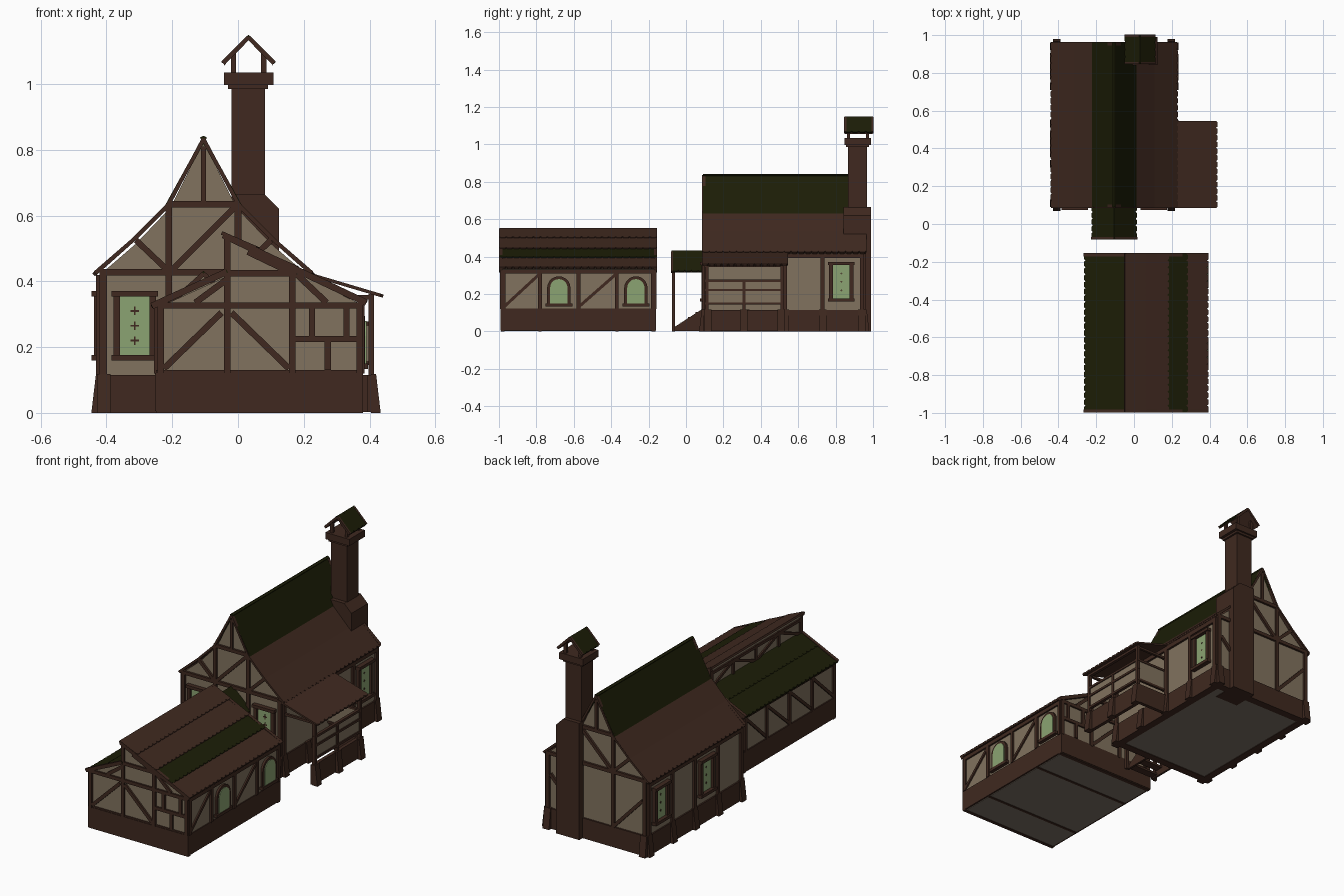
import bpy, bmesh, math
from mathutils import Vector as V

if "Cube" in bpy.data.objects:
    bpy.data.objects.remove(bpy.data.objects["Cube"])

X, Y, Z = V((1, 0, 0)), V((0, 1, 0)), V((0, 0, 1))


def material(name, r, g, b):
    m = bpy.data.materials.new(name)
    m.use_nodes = True
    m.diffuse_color = (r, g, b, 1)
    m.node_tree.nodes["Principled BSDF"].inputs["Base Color"].default_value = (r, g, b, 1)
    return m


PLASTER = material("plaster", .22, .17, .112)
TIMBER = material("dark timber", .05, .022, .014)
TILE = material("brown roof", .05, .022, .014)
MOSS = material("moss green roof", .0115, .0125, .002)
GLASS = material("green glass", .26, .37, .17)
FLOOR = material("grey floor", .2, .165, .128)


def part(name, mat, solids):
    """One object made of extruded outlines: (points, offset) pairs."""
    bm = bmesh.new()
    for pts, off in solids:
        face = bm.faces.new([bm.verts.new(p) for p in pts])
        ext = bmesh.ops.extrude_face_region(bm, geom=[face], use_keep_orig=True)
        bmesh.ops.translate(bm, vec=off, verts=[g for g in ext["geom"] if isinstance(g, bmesh.types.BMVert)])
    bmesh.ops.recalc_face_normals(bm, faces=bm.faces)
    me = bpy.data.meshes.new(name)
    bm.to_mesh(me)
    bm.free()
    me.materials.append(mat)
    ob = bpy.data.objects.new(name, me)
    bpy.context.collection.objects.link(ob)


def box(x0, x1, y0, y1, z0, z1):
    return [V((x0, y0, z0)), V((x1, y0, z0)), V((x1, y1, z0)), V((x0, y1, z0))], Z * (z1 - z0)


def prism(profile, y0, y1):
    return [V((x, y0, z)) for x, z in profile], Y * (y1 - y0)


def beam(p, q, n, w=.022, d=.012):
    p, q = V(p), V(q)
    s = n.cross(q - p).normalized() * w / 2
    back = n * .004
    return [p - s - back, p + s - back, q + s - back, q - s - back], n * (d + .004)


def slab(hi, lo, y0, y1, thick=.012, tooth=.009, step=.036):
    """Sloping roof sheet with a scalloped lower edge."""
    a, b = V((hi[0], 0, hi[1])), V((lo[0], 0, lo[1]))
    d = (b - a).normalized()
    n = d.cross(Y)
    n = n if n.z > 0 else -n
    count = round((y1 - y0) / step)
    pts = [a + Y * y1, a + Y * y0]
    for i in range(count):
        for f, cut in ((0, 1), (.2, 0), (.8, 0), (1, 1)):
            if f == 0 and i:
                continue
            pts.append(b - d * tooth * cut + Y * (y0 + (y1 - y0) * (i + f) / count))
    return pts, -n * thick


def lining(cx, cz, run, drop, y0, y1):
    """Board sheets lying under a small two-sided roof."""
    return [([V((cx, y0, cz)), V((cx, y1, cz)), V((cx + k * run, y1, cz - drop)), V((cx + k * run, y0, cz - drop))],
             -Z * .006) for k in (-1, 1)]


def buttress(p, n):
    s = Z.cross(n) * .02
    p = V(p)
    return [p - s + n * o + Z * z for o, z in ((-.01, 0), (.02, 0), (.006, .118), (-.01, .118))], s * 2


def window(name, c, n, cross, w=.098, h=.195):
    c, s = V(c), Z.cross(n)
    up, side = Z * h / 2, s * w / 2
    part(name + "_glass", GLASS, [beam(c - up, c + up, n, w, .005)])
    bars = [beam(c + side * k * 1.12 - up, c + side * k * 1.12 + up, n, .02, .018) for k in (-1, 1)]
    bars += [beam(c + up * k - s * .07, c + up * k + s * .07, n, .017, .026) for k in (-1, 1)]
    for dz in (-.045, 0, .045):
        m, t = c + Z * dz, cross * .45
        bars += [beam(m - s * cross, m + s * cross, n, t, .007), beam(m - Z * cross, m + Z * cross, n, t, .007)]
    part(name + "_frame", TIMBER, bars)


def arch(c, n, w, h, d):
    s, r = Z.cross(n), w / 2
    pts = [c - s * r, c + s * r]
    pts += [c + s * r * math.cos(math.pi * i / 10) + Z * (h - r + r * math.sin(math.pi * i / 10)) for i in range(11)]
    return pts, n * d


# ---- Main house: walls, plinth, floor ----
CX = -.105
gable = [(CX - .315, .1), (CX + .315, .1), (CX + .315, .42), (CX + .205, .515), (CX + .1, .625),
         (CX, .825), (CX - .1, .625), (CX - .205, .515), (CX - .315, .42)]
part("house_walls", PLASTER, [prism(gable, .1, .95)])
part("house_plinth", TIMBER, [box(-.428, .218, .09, .96, .006, .115), box(-.428, -.385, .09, .96, 0, .02),
                              box(.175, .218, .09, .96, 0, .02), box(-.42, .21, .09, .135, 0, .02),
                              box(-.42, .21, .915, .96, 0, .02)])
part("house_floor", FLOOR, [box(-.386, .176, .134, .916, .003, .008)])
posts_y = (.11, .32, .53, .73, .94)
feet = [buttress((x, y, 0), n) for y, n in ((.09, -Y), (.96, Y)) for x in (-.408, .198)]
feet += [buttress((x, y, 0), n) for x, n in ((-.426, -X), (.216, X)) for y in posts_y]
part("house_buttresses", TIMBER, feet)

# ---- Main house: timber framing ----
frame = []
for y, n in ((.1, -Y), (.95, Y)):
    def bar(x0, z0, x1, z1, w=.02, d=.012):
        frame.append(beam((CX + x0, y, z0), (CX + x1, y, z1), n, w, d))
    bar(-.315, .428, .315, .428)
    bar(-.11, .635, .11, .635)
    bar(0, .635, 0, .81, .016)
    bar(-.1, .43, .1, .63, .018)
    for k in (-1, 1):
        bar(k * .305, .11, k * .305, .43, .022)
        bar(k * .105, .11, k * .105, .63)
        bar(k * .205, .525, k * .105, .43, .018)
        if y > .5:
            bar(k * .29, .31, k * .11, .12, .018)
        # rake boards
        bar(0, .834, k * .108, .63, .011, .014)
        bar(k * .106, .634, k * .21, .53, .011, .014)
        bar(k * .21, .53, k * .33, .426, .011, .014)
for x, n, ys in ((-.42, -X, posts_y), (.21, X, (.11, .53, .73, .94))):
    frame += [beam((x, y, .11), (x, y, .42), n) for y in ys]
    frame.append(beam((x, .1, .405), (x, .95, .405), n, .025))
part("house_timber_frame", TIMBER, frame)

# ---- Main house: roof ----
for side, k in (("right", -1), ("left", 1)):
    part("house_lower_roof_" + side, TILE, [
        slab((CX + k * .1, .648), (CX + k * .215, .533), .088, .962, tooth=.002),
        slab((CX + k * .205, .542), (CX + k * .338, .424), .088, .962)])
    part("house_upper_roof_" + side, MOSS, [slab((CX, .843), (CX + k * .122, .622), .09, .96)])

# ---- Windows and door ----
for name, c, n, cross in (("front_window_right", (-.314, .1, .265), -Y, .013),
                          ("front_window_left", (.104, .1, .265), -Y, .013),
                          ("left_window", (.21, .83, .265), X, .006),
                          ("right_window_back", (-.42, .835, .265), -X, .006),
                          ("right_window_front", (-.42, .425, .265), -X, .006)):
    window(name, c, n, cross)
part("front_door", TILE, [beam((CX, .1, .115), (CX, .1, .32), -Y, .13, .006)])
part("door_frame", TIMBER, [beam((CX + k * .07, .1, .115), (CX + k * .07, .1, .34), -Y, .02, .018) for k in (-1, 1)]
     + [beam((CX - .08, .1, .33), (CX + .08, .1, .33), -Y, .02, .018)])

# ---- Entrance canopy and steps ----
part("canopy_roof", MOSS, [slab((CX, .432), (CX + k * .12, .322), -.078, .1, .008) for k in (-1, 1)])
canopy = [beam((CX, -.074, .423), (CX + k * .118, -.074, .317), -Y, .014, .007) for k in (-1, 1)]
canopy += lining(CX, .422, .11, .1, -.077, .1)
for k in (-1, 1):
    x = CX + k * .1
    canopy += [box(x - .008, x + .008, -.075, -.059, 0, .33), box(x - .007, x + .007, -.075, .1, .315, .33)]
canopy.append(box(CX - .1, CX + .1, -.073, -.06, .318, .332))
part("canopy_frame", TIMBER, canopy)
steps = [([V((CX + k * .085 - .006, y, z)) for y, z in ((-.075, .003), (-.075, .015), (.09, .122), (.09, .003))],
          X * .012) for k in (-1, 1)]
steps += [box(CX - .085, CX + .085, -.07 + i * .04, -.025 + i * .04, .01 + i * .027, .022 + i * .027) for i in range(4)]
part("entrance_steps", TIMBER, steps)

# ---- Side porch: open at the front end, hollow below ----
part("porch_base", TIMBER, [box(.392, .412, .095, .53, .003, .115), box(.2, .41, .51, .53, .003, .115)]
     + [buttress((.414, y, 0), X) for y in (.115, .31, .51)])
part("porch_roof", TILE, [slab((.19, .435), (.443, .36), .085, .545, .01)])
part("porch_panels", PLASTER, [box(.402, .408, .11, .52, .15, .27), box(.21, .405, .512, .518, .15, .27)])
porch = [box(.397, .414, y - .009, y + .009, .1, .362) for y in (.11, .515)]
porch += [box(.397, .414, .1, .525, z, z + .013) for z in (.143, .215, .265, .345)]
porch += [box(.21, .405, .508, .522, z, z + .013) for z in (.145, .265, .345)]
porch += [box(.21, .405, .103, .117, .345, .358), box(.398, .413, .302, .318, .11, .275)]
part("porch_frame", TIMBER, porch)

# ---- Chimney ----
part("chimney", TIMBER, [
    prism([(-.02, 0), (.125, 0), (.125, .62), (.08, .665), (-.02, .665)], .842, .99),
    box(-.02, .082, .865, .968, .6, 1.0), box(-.03, .092, .856, .978, .985, .998),
    box(-.042, .108, .848, .988, .997, 1.035)])
hood = [box(x - .008, x + .008, y - .008, y + .008, 1.03, 1.095) for x in (-.014, .078) for y in (.87, .97)]
for y, n in ((.853, -Y), (.995, Y)):
    hood += [beam((.032, y, 1.142), (.032 + k * .078, y, 1.064), n, .013, .007) for k in (-1, 1)]
hood += lining(.032, 1.139, .074, .076, .85, .998)
part("chimney_hood_frame", TIMBER, hood)
part("chimney_hood_roof", MOSS, [slab((.032, 1.15), (.032 + k * .082, 1.067), .847, 1, .008, .006) for k in (-1, 1)])

# ---- Barn: walls, plinth, floor ----
barn = [(-.245, .1), (.375, .1), (.375, .33), (-.035, .53), (-.035, .415), (-.245, .32)]
part("barn_walls", PLASTER, [prism(barn, -.985, -.168)])
part("barn_plinth", TIMBER, [box(-.252, .38, -.993, -.16, .005, .122), box(-.25, .38, -.99, -.97, 0, .13),
                             box(-.25, .38, -.185, -.163, 0, .13)])
part("barn_floor", FLOOR, [box(-.24, .37, -.97, -.185, .002, .008)])
part("barn_floor_joists", TIMBER, [box(-.245, .375, y - .008, y + .008, 0, .01) for y in (-.78, -.37)])

# ---- Barn: timber framing ----
frame = []
for y, n in ((-.985, -Y), (-.168, Y)):
    for x0, z0, x1, z1 in ((-.235, .12, -.235, .33), (-.033, .12, -.033, .53), (.165, .12, .165, .43),
                           (.37, .12, .37, .33), (-.245, .327, .375, .327), (-.035, .425, .18, .425),
                           (-.05, .305, -.225, .135), (-.02, .305, .155, .135), (.17, .225, .37, .225),
                           (.225, .225, .225, .32), (.33, .225, .33, .32), (.273, .13, .273, .225),
                           (-.035, .405, -.13, .335), (.03, .49, .155, .43), (.18, .42, .27, .335)):
        frame.append(beam((x0, y, z0), (x1, y, z1), n, .019, .01))
    # barge boards covering the roof ends
    for x0, z0, x1, z1 in ((-.045, .541, .39, .335), (-.035, .429, -.262, .325)):
        frame.append(beam((x0, y, z0), (x1, y, z1), n, .02, .014))
bays = (-.975, -.78, -.575, -.37, -.178)
for x, n in ((-.245, -X), (.375, X)):
    frame += [beam((x, y, .12), (x, y, .33), n, .02, .01) for y in bays]
    frame.append(beam((x, -.985, .32), (x, -.168, .32), n, .022, .01))
    for i in range(4):
        if n.x < 0 or i % 2 == 0:
            frame.append(beam((x, bays[i], .13), (x, bays[i + 1], .31), n, .016, .008))
clear = -.035
frame += [beam((clear, y, .42), (clear, y, .52), -X, .018, .008) for y in bays]
frame += [beam((clear, -.98, .51), (clear, -.17, .51), -X, .016, .008)]
frame += [beam((clear, bays[i], .43 + .08 * (i % 2)), (clear, bays[i + 1], .51 - .08 * (i % 2)), -X, .016, .008)
          for i in range(4)]
part("barn_timber_frame", TIMBER, frame)

# ---- Barn: arched windows ----
for name, y in (("front", -.68), ("back", -.268)):
    c = V((.373, y, .14))
    part("barn_window_frame_" + name, TIMBER, [arch(c, X, .125, .155, .014),
                                               box(.37, .395, y - .072, y + .072, .133, .15)])
    part("barn_window_glass_" + name, GLASS, [arch(c + Z * .01, X, .093, .13, .018)])


# ---- Barn: roof courses along the long slope and the short slope ----
def course(x0, x1):
    def z(x):
        return .549 - (x + .045) * .485
    return slab((x0, z(x0) + .002), (x1, z(x1) + .008), -.998, -.156, .011)


part("barn_upper_roof", TILE, [course(-.048, .065), course(.055, .185)])
part("barn_moss_course", MOSS, [course(.172, .285)])
part("barn_eave_course", TILE, [course(.272, .395)])
part("barn_short_roof", MOSS, [slab((-.035, .437), (-.145, .387), -.998, -.156, .011),
                               slab((-.135, .388), (-.265, .328), -.998, -.156, .011)])
